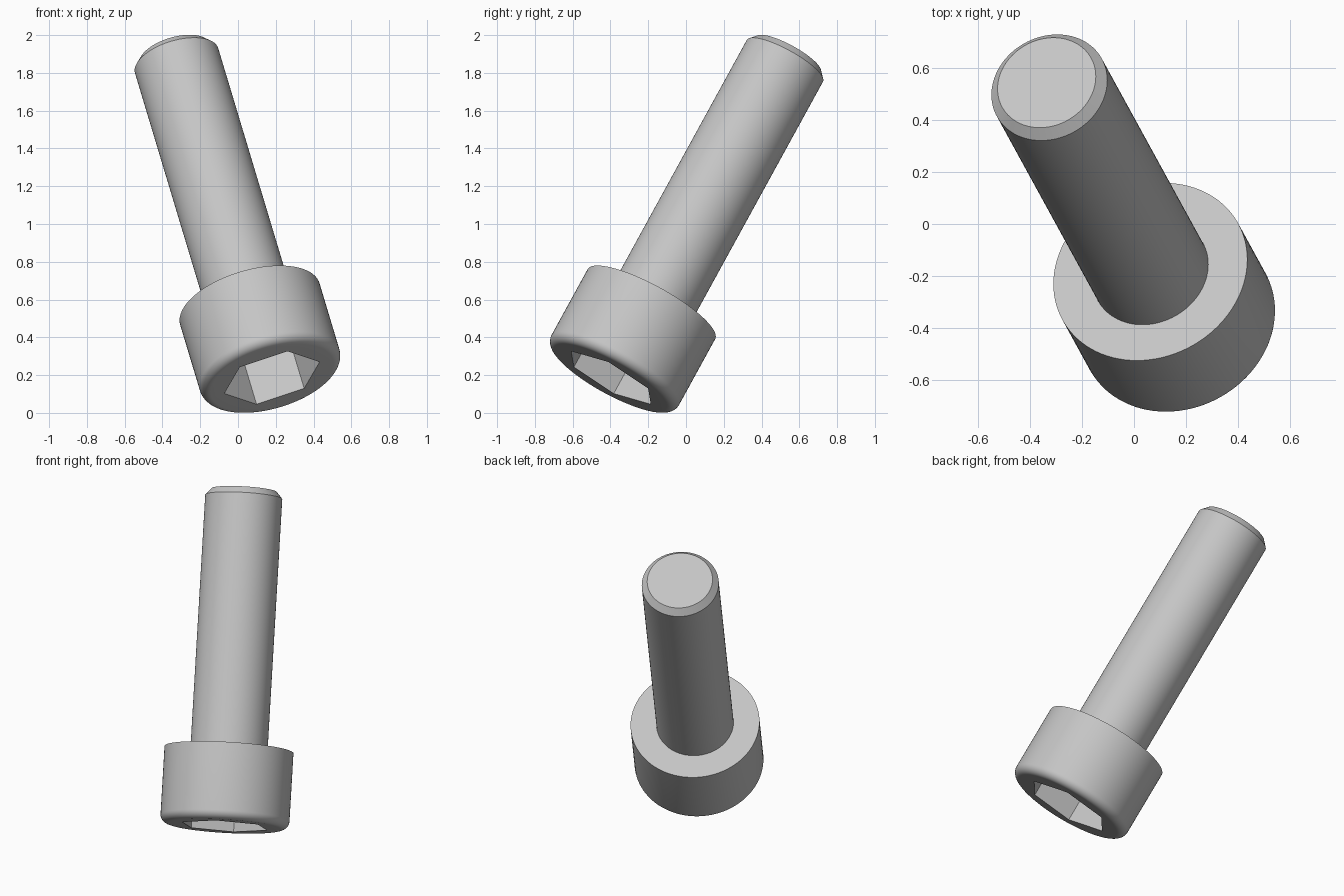
import bpy, bmesh, math
from mathutils import Matrix, Vector

cube = bpy.data.objects.get("Cube")
if cube:
    bpy.data.objects.remove(cube, do_unlink=True)

SEG = 96
SHAFT_R, HEAD_R, HEAD_H, LENGTH = 0.23, 0.385, 0.46, 2.02
FILLET, SOCKET_R, SOCKET_DEPTH = 0.05, 0.266, 0.28

steel = bpy.data.materials.new("steel grey")
steel.use_nodes = True
colour = (0.56, 0.56, 0.56, 1)
steel.diffuse_color = colour
steel.node_tree.nodes["Principled BSDF"].inputs["Base Color"].default_value = colour

# Tilted frame: z runs from the head to the tip, x points at a socket corner
axis = Vector((-0.255, 0.465, 0.8475)).normalized()
corner = Vector((0.253, -0.0144, 0.084))
corner = (corner - axis * corner.dot(axis)).normalized()
frame = Matrix((corner, axis.cross(corner), axis)).transposed().to_4x4()
frame.translation = (0.18, -0.397, 0.186)


def circle(radius, z):
    return [(radius * math.cos(a), radius * math.sin(a), z)
            for a in (math.tau * i / SEG for i in range(SEG))]


def hexagon(radius, z):
    """Hexagon outline with as many points as a circle."""
    points, side = [], SEG // 6
    for i in range(SEG):
        k, step = divmod(i, side)
        a, b = (Vector((math.cos(math.pi / 3 * j), math.sin(math.pi / 3 * j), 0))
                for j in (k, k + 1))
        p = a.lerp(b, step / side) * radius
        points.append((p.x, p.y, z))
    return points


def loft(name, rings, cap_start=False, cap_end=False):
    bm = bmesh.new()
    loops = [[bm.verts.new(p) for p in ring] for ring in rings]
    for low, high in zip(loops, loops[1:]):
        for i in range(SEG):
            j = (i + 1) % SEG
            bm.faces.new((low[i], low[j], high[j], high[i]))
    if cap_start:
        bm.faces.new(loops[0][::-1])
    if cap_end:
        bm.faces.new(loops[-1])
    mesh = bpy.data.meshes.new(name)
    bm.to_mesh(mesh)
    bm.free()
    mesh.transform(frame)
    mesh.materials.append(steel)
    obj = bpy.data.objects.new(name, mesh)
    bpy.context.collection.objects.link(obj)
    bpy.ops.object.select_all(action="DESELECT")
    obj.select_set(True)
    bpy.context.view_layer.objects.active = obj
    bpy.ops.object.shade_smooth_by_angle(angle=math.radians(30))
    return obj


# Head: socket floor, socket walls, flat rim, rounded edge, side, underside
rounded = []
for i in range(9):
    t = math.pi / 2 * i / 8
    rounded.append(circle(HEAD_R - FILLET + FILLET * math.sin(t),
                          FILLET - FILLET * math.cos(t)))
loft("socket_head",
     [hexagon(SOCKET_R, SOCKET_DEPTH), hexagon(SOCKET_R, 0)] + rounded
     + [circle(HEAD_R, HEAD_H), circle(SHAFT_R, HEAD_H)], cap_start=True)

# Shaft with a chamfered tip
loft("shaft", [circle(SHAFT_R, HEAD_H), circle(SHAFT_R, LENGTH - 0.04),
               circle(0.195, LENGTH)], cap_end=True)
